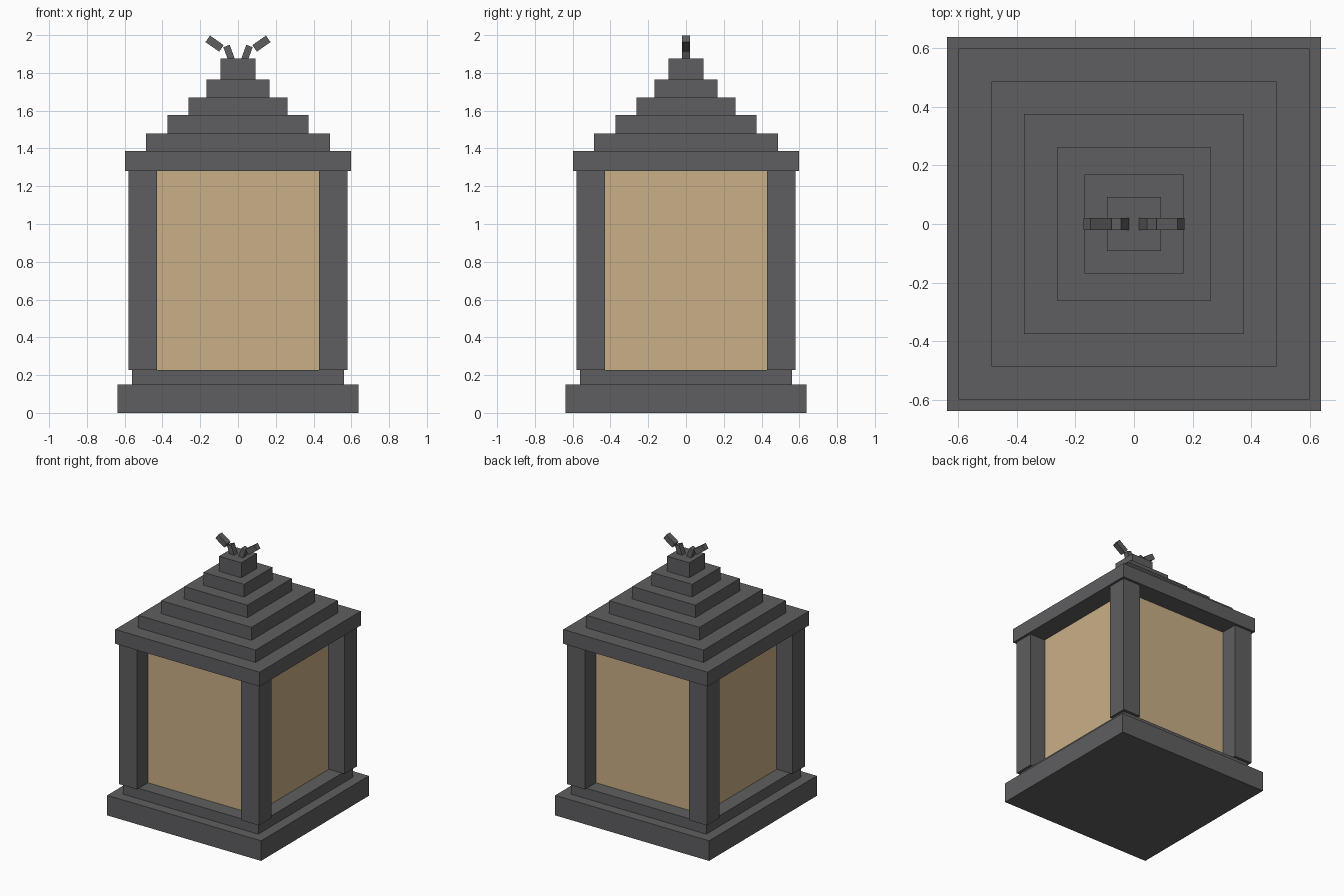
import bpy
import math

if "Cube" in bpy.data.objects:
    bpy.data.objects.remove(bpy.data.objects["Cube"])


def material(name, rgb):
    m = bpy.data.materials.new(name)
    m.diffuse_color = (*rgb, 1.0)
    m.use_nodes = True
    m.node_tree.nodes["Principled BSDF"].inputs["Base Color"].default_value = m.diffuse_color
    return m


STONE = material("dark_grey", (0.114, 0.114, 0.119))
PAPER = material("warm_paper", (0.584, 0.428, 0.238))


def box(name, center, size, mat, tilt=0.0):
    """Box with its size baked into the mesh, tilted about the y axis."""
    bpy.ops.mesh.primitive_cube_add(size=1, location=center)
    ob = bpy.context.object
    ob.name = name
    ob.scale = size
    bpy.ops.object.transform_apply(location=False, rotation=False, scale=True)
    ob.rotation_euler.y = tilt
    ob.data.materials.append(mat)
    return ob


def slab(name, half, z0, z1, mat=STONE):
    """Square slab centred on the vertical axis."""
    return box(name, (0, 0, (z0 + z1) / 2), (2 * half, 2 * half, z1 - z0), mat)


# Stepped base
slab("base_plinth", 0.637, 0.0, 0.15)
slab("base_step", 0.56, 0.15, 0.228)

# Recessed paper body
slab("paper_panels", 0.45, 0.228, 1.28, PAPER)

# Corner posts
for sx in (-1, 1):
    for sy in (-1, 1):
        box("corner_post", (sx * 0.505, sy * 0.505, 0.754), (0.15, 0.15, 1.052), STONE)

# Stepped pyramid roof: (half width, top height)
z = 1.28
for half, top in ((0.598, 1.387), (0.486, 1.48), (0.374, 1.577),
                  (0.262, 1.67), (0.168, 1.765), (0.092, 1.877)):
    slab("roof_tier", half, z, top)
    z = top

# Mirrored pair of bent finial prongs
for s in (-1, 1):
    box("finial_stem", (s * 0.046, 0, 1.902), (0.036, 0.042, 0.086), STONE, s * math.radians(20))
    box("finial_tip", (s * 0.124, 0, 1.955), (0.042, 0.042, 0.088), STONE, s * math.radians(55))
